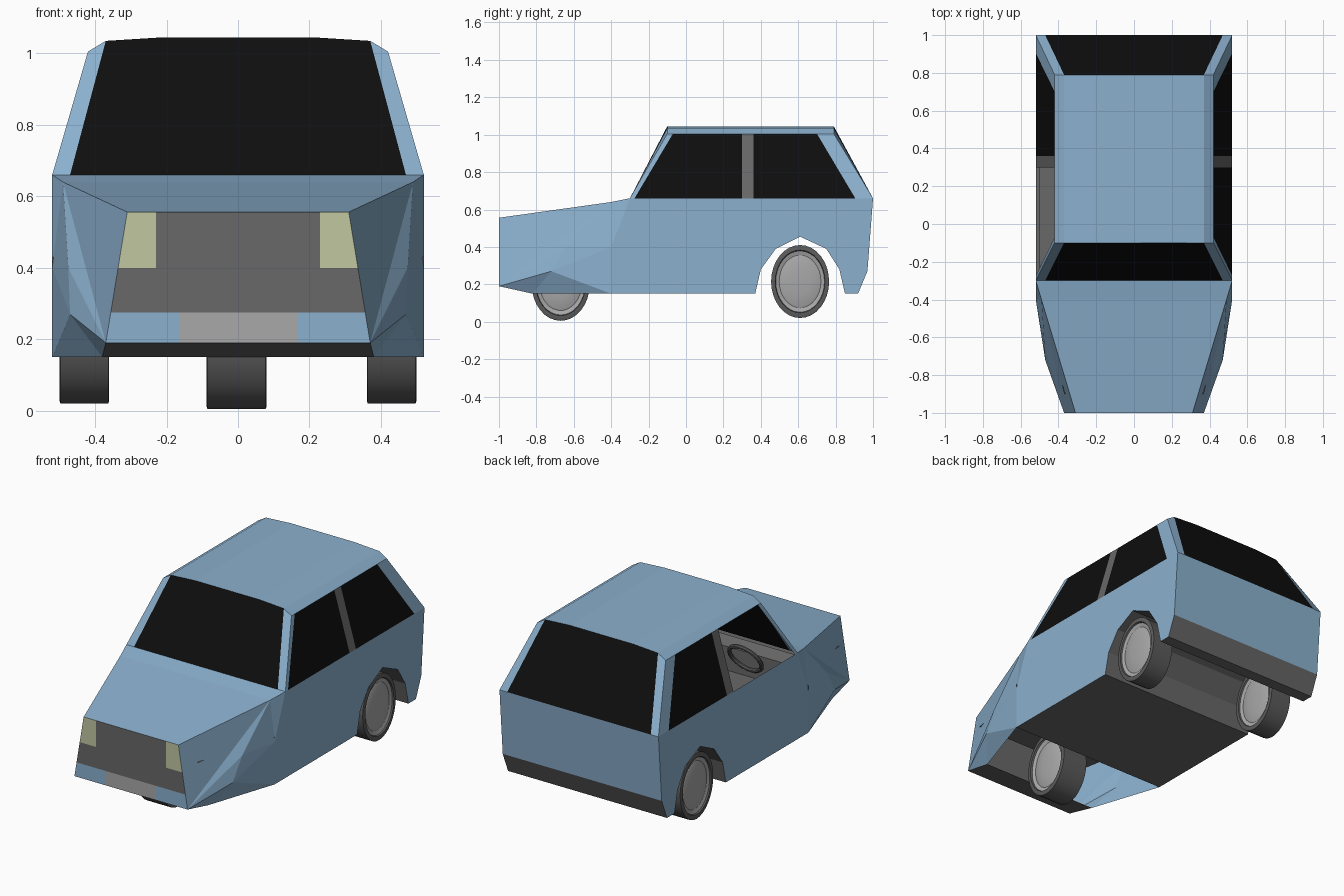
import bpy, bmesh, math
from mathutils import Vector, Matrix

old = bpy.data.objects.get("Cube")
if old:
    bpy.data.objects.remove(old)


def material(name, rgb):
    m = bpy.data.materials.new(name)
    lin = [((c / 255 + 0.055) / 1.055) ** 2.4 for c in rgb]
    m.diffuse_color = (*lin, 1)
    m.use_nodes = True
    m.node_tree.nodes["Principled BSDF"].inputs["Base Color"].default_value = (*lin, 1)
    return m


blue = material("blue paint", (139, 176, 206))
black = material("black glass", (14, 14, 14))
grey = material("dark grey trim", (104, 104, 104))
silver = material("silver", (168, 168, 168))
lamp = material("pale yellow lamp", (193, 199, 161))
rubber = material("rubber", (92, 92, 92))

MIDDLE = Vector((0, 0.2, 0.55))


def finish(name, bm, mats):
    me = bpy.data.meshes.new(name)
    bm.to_mesh(me)
    bm.free()
    for m in mats:
        me.materials.append(m)
    ob = bpy.data.objects.new(name, me)
    bpy.context.collection.objects.link(ob)
    return ob


def flip(pts):
    return [(-x, y, z) for x, y, z in pts]


def both(polys):
    return polys + [flip(p) for p in polys]


def across(pts):
    """Close a chain of left-hand points with its mirror image."""
    return pts + flip(pts)[::-1]


def panels(name, mat, polys, outward=True):
    bm = bmesh.new()
    for p in polys:
        f = bm.faces.new([bm.verts.new(v) for v in p])
        f.normal_update()
        if outward and f.normal.dot(f.calc_center_median() - MIDDLE) < 0:
            f.normal_flip()
    bmesh.ops.remove_doubles(bm, verts=bm.verts, dist=0.0005)
    return finish(name, bm, [mat])


# Main body: side profile with the wheel arch running right through
W, SILL, BASE = 0.52, 0.66, 0.15
arch = [(.37, BASE), (.4, .28), (.48, .39), (.61, .455), (.75, .39), (.82, .28), (.85, BASE)]
under = [(-.4, BASE)] + arch + [(.92, BASE), (.97, .27)]
side = [(W, y, z) for y, z in under + [(1, SILL), (-.3, SILL), (-.4, .4)]]
panels("body_sides", blue, both([side]))


def strip(p, q):
    return [(-W, *p), (-W, *q), (W, *q), (W, *p)]


panels("underside_and_rear_bumper", grey,
       [strip(p, q) for p, q in zip(under, under[1:])], outward=False)
panels("tailgate", blue, [strip((.97, .27), (1, SILL))])

# Nose: tapering creased wings and a sloping bonnet
tip, lip = (.37, -1, .19), (.31, -1, .556)
cowl, corner = (.49, -.4, .64), (W, -.3, SILL)
crease, dent = (.475, -.64, .4), (.47, -.72, .27)
hip, foot, chin = (W, -.4, .4), (W, -.4, BASE), (.38, -.82, BASE)
panels("front_wings", blue, both([
    [lip, tip, cowl], [tip, crease, cowl], [tip, dent, crease], [tip, chin, dent],
    [dent, chin, foot], [dent, foot, hip], [dent, hip, crease], [crease, hip, cowl],
    [cowl, hip, corner]]))
panels("bonnet", blue, [across([lip, cowl]), across([cowl, corner])])
panels("front_valance", grey, [across([tip, chin])])
panels("front_wheel_well", grey, [
    across([(.37, -.9, .43), (.46, -.4, .43)]),
    across([(W, -.4, BASE), (W, -.4, .43)])])


# Front face, divided into trim areas
def edge(z):
    return (.37 - .06 * (z - .19) / .366, -1, z)


def front(x, z):
    return (x, -1, z)


LOW, BELT, MID, TOP = .19, .275, .4, .556
panels("front_apron", blue, both([[front(.165, LOW), edge(LOW), edge(BELT), front(.165, BELT)]]))
panels("number_plate", silver, [across([front(.165, LOW), front(.165, BELT)])])
panels("grille", grey, [across([edge(BELT), edge(MID)]),
                        across([front(.23, MID), front(.23, TOP)])])
panels("headlights", lamp, both([[front(.23, MID), edge(MID), edge(TOP), front(.23, TOP)]]))

# Cabin: roof facets, corner pillars and glass
EAVE = 1.005
A, B = -.1, .79


def wall(y, z):
    return (W - .1 * (z - SILL) / (EAVE - SILL), y, z)


def side_quad(low_a, low_b, high_b, high_a):
    return [wall(low_a, SILL), wall(low_b, SILL), wall(high_b, EAVE), wall(high_a, EAVE)]


ridge = [(.42, EAVE), (.37, 1.035), (.21, 1.045)]
roof = [[(p[0], A, p[1]), (q[0], A, q[1]), (q[0], B, q[1]), (p[0], B, p[1])]
        for p, q in zip(ridge, ridge[1:])]
panels("roof", blue, both(roof) + [across([(.21, A, 1.045), (.21, B, 1.045)])])

pillars = [side_quad(-.3, -.275, -.07, A), side_quad(.905, 1, B, .7)]
screens = []
for low, high in ((-.3, A), (1, B)):
    pillars.append([(W, low, SILL), (.42, high, EAVE), (.37, high, 1.035), (.47, low, SILL)])
    screens.append(across([(.47, low, SILL), (.37, high, 1.035), (.21, high, 1.045)]))
panels("corner_pillars", blue, both(pillars))
panels("windscreen_and_rear_window", black, screens)
panels("centre_pillars", grey, both([side_quad(.3, .36, .36, .3)]))
panels("rear_side_windows", black, both([side_quad(.36, .905, .7, .36)]))
# The right front window is wound down
panels("left_front_window", black, [side_quad(-.275, .3, .3, -.07)])

# Interior seen through the open window
panels("cabin_floor", grey, [across([(.5, -.3, .48), (.5, .97, .48)])[::-1]], outward=False)
panels("dashboard", grey, [across([(.5, -.22, .48), (.5, -.22, .62)]),
                           across([(.5, -.22, .62), (.5, -.3, .645)])])
bpy.ops.mesh.primitive_torus_add(location=(-.27, -.17, .61), rotation=(math.radians(60), 0, 0),
                                 major_radius=.1, minor_radius=.012,
                                 major_segments=24, minor_segments=8)
steering = bpy.context.object
steering.name = "steering_wheel"
steering.data.materials.append(rubber)


# Wheels: lathed tyre with a recessed, domed hub on both faces
def wheel(name, x, y, z, half):
    rim = [(.93, 0), (.9, .35), (.82, .68), (.78, .72), (.88, .84), (1, .86), (1, .97), (.97, 1)]
    chain = rim + [(-a, r) for a, r in reversed(rim)]
    bm = bmesh.new()
    vs = [bm.verts.new((a, 0, r)) for a, r in chain]
    es = [bm.edges.new(pair) for pair in zip(vs, vs[1:])]
    bmesh.ops.spin(bm, geom=vs + es, cent=(0, 0, 0), axis=(1, 0, 0),
                   angle=math.tau, steps=32, use_duplicate=False)
    bmesh.ops.remove_doubles(bm, verts=bm.verts, dist=0.001)
    bmesh.ops.recalc_face_normals(bm, faces=bm.faces)
    for f in bm.faces:
        f.smooth = True
        f.material_index = int(max(v.co.yz.length for v in f.verts) < .85)
    bm.transform(Matrix.Translation((x, y, z)) @ Matrix.Diagonal((half, .155, .195, 1)))
    ob = finish(name, bm, [rubber, silver])
    ob.data.set_sharp_from_angle(angle=math.radians(35))


wheel("front_wheel", -.004, -.67, .2, .084)
wheel("left_rear_wheel", .43, .61, .215, .069)
wheel("right_rear_wheel", -.43, .61, .215, .069)
